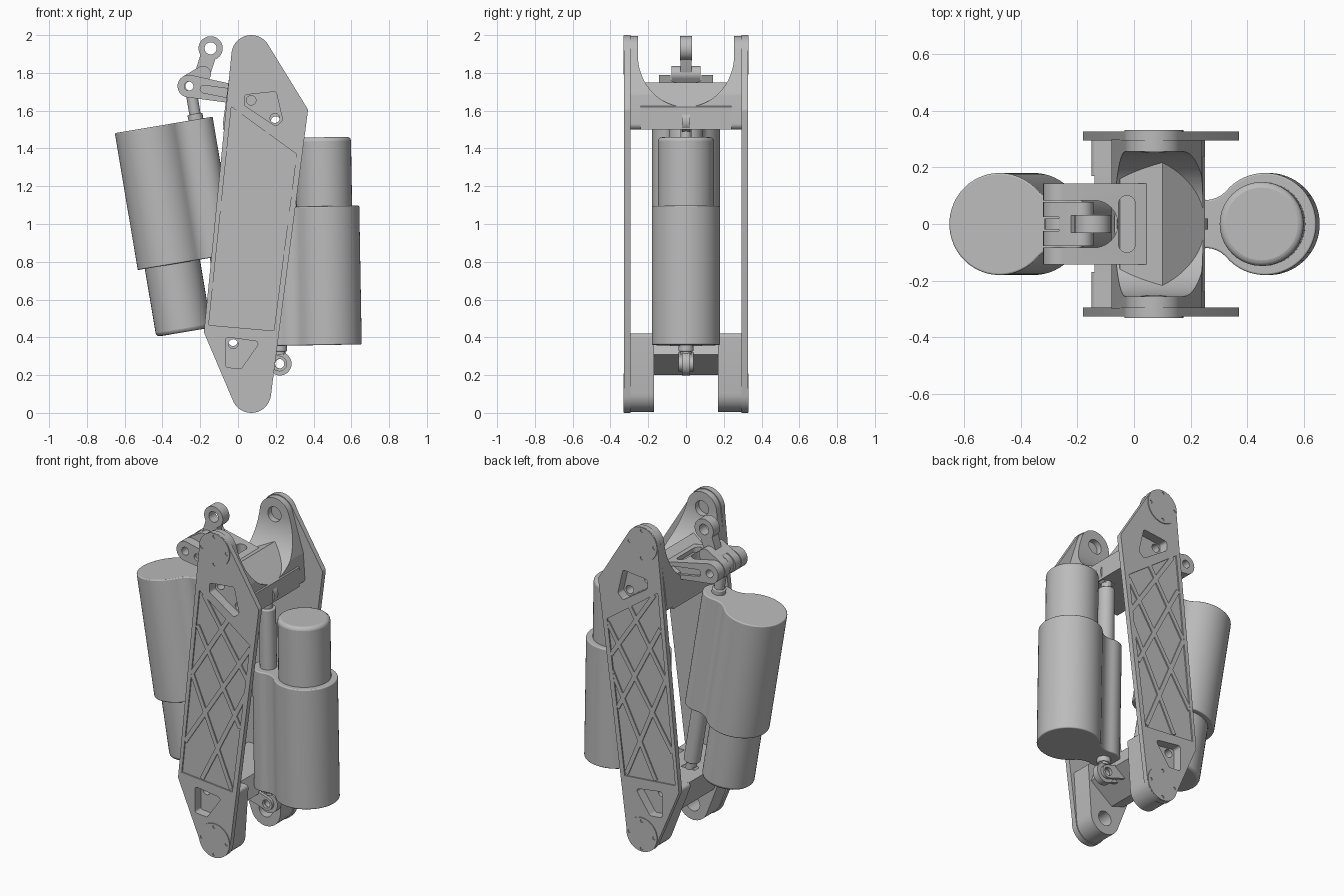
import bpy, bmesh
from math import sin, cos, pi, radians, atan2, hypot
from mathutils import Matrix, Vector
from mathutils.geometry import convex_hull_2d

cube = bpy.data.objects.get("Cube")
if cube:
    bpy.data.objects.remove(cube, do_unlink=True)

metal = bpy.data.materials.new("light_grey_metal")
metal.use_nodes = True
GREY = (0.5, 0.5, 0.5, 1)
metal.diffuse_color = GREY
metal.node_tree.nodes["Principled BSDF"].inputs["Base Color"].default_value = GREY

PLANES = {"XZ": lambda u, v, w: (u, w, v),
          "YZ": lambda u, v, w: (w, u, v),
          "XY": lambda u, v, w: (u, v, w)}


def arc(cx, cy, r, a, b, n=24):
    steps = [radians(a + (b - a) * i / n) for i in range(n + 1)]
    return [(cx + r * cos(t), cy + r * sin(t)) for t in steps]


def rounded(*circles):
    """Convex outline wrapped around circles (u, v, radius)."""
    pts = [Vector(p) for c in circles for p in arc(*c, 0, 360, 40)[:-1]]
    return [tuple(pts[i]) for i in convex_hull_2d(pts)]


def prism(name, outline, a, b, plane="XZ", matrix=None, bevel=0):
    bm = bmesh.new()
    place = PLANES[plane]
    ends = [[bm.verts.new(place(u, v, w)) for u, v in outline] for w in (a, b)]
    for ring in ends:
        bm.faces.new(ring)
    n = len(outline)
    for i in range(n):
        j = (i + 1) % n
        bm.faces.new((ends[0][i], ends[0][j], ends[1][j], ends[1][i]))
    bmesh.ops.recalc_face_normals(bm, faces=bm.faces)
    if matrix:
        bm.transform(matrix)
    mesh = bpy.data.meshes.new(name)
    bm.to_mesh(mesh)
    bm.free()
    mesh.materials.append(metal)
    ob = bpy.data.objects.new(name, mesh)
    bpy.context.scene.collection.objects.link(ob)
    if bevel:
        mod = ob.modifiers.new("bevel", "BEVEL")
        mod.width, mod.segments = bevel, 3
        mod.limit_method, mod.angle_limit = "ANGLE", radians(50)
    return ob


def combine(ob, *tools, operation="DIFFERENCE"):
    """Boolean the tools into the object, then remove them."""
    for tool in tools:
        tool.hide_render = True
        mod = ob.modifiers.new("cut", "BOOLEAN")
        mod.operation, mod.solver, mod.object = operation, "EXACT", tool
        bpy.context.view_layer.update()
        graph = bpy.context.evaluated_depsgraph_get()
        ob.data = bpy.data.meshes.new_from_object(ob.evaluated_get(graph))
        ob.modifiers.clear()
        bpy.data.objects.remove(tool, do_unlink=True)
    return ob


def disc(name, x, z, r, a, b):
    return prism(name, rounded((x, z, r)), a, b)


def corners(points, r):
    return rounded(*[(x, z, r) for x, z in points])


# Main joints
TOP, BOTTOM = (0.07, 1.895), (0.07, 0.105)
ELBOW = (-0.26, 1.73)
UPPER_WINDOW = corners([(.05, 1.67), (.19, 1.685), (.22, 1.555), (.2, 1.535), (.05, 1.635)], .015)
LOWER_WINDOW = corners([(-.05, .385), (.09, .365), (.01, .25), (-.05, .255)], .015)
BOLT_HOLES = [(.07, 1.655), (.195, 1.56), (-.025, .365)]
PANEL = [(-.035, 1.62), (.31, 1.37), (.19, .435), (-.155, .465)]
RIBS = [((.16, 1.49), (-.09, 1.09)), ((.31, 1.35), (-.135, .66)),
        ((.28, 1.06), (-.02, .46)), ((-.05, 1.40), (.24, .84)),
        ((-.09, 1.1), (.18, .45)), ((-.01, 1.6), (.29, 1.15))]


def bolt_cutters():
    return [disc("hole", x, z, .025, -.5, .5) for x, z in BOLT_HOLES]


def window_cutters():
    return [prism("window", w, s * .27, s * .4)
            for w in (UPPER_WINDOW, LOWER_WINDOW) for s in (-1, 1)]


# Side plates with sunken ribbed panel, windows and end caps
plate_outline = rounded((*TOP, .105), (.345, 1.6, .025), (*BOTTOM, .105), (-.155, .43, .025))
for side, s in (("front", -1), ("back", 1)):
    plate = prism("side_plate_" + side, plate_outline, s * .295, s * .327)
    combine(plate, prism("panel", PANEL, s * .319, s * .4),
            *[prism("window", w, s * .2, s * .4) for w in (UPPER_WINDOW, LOWER_WINDOW)])
    for i, (p, q) in enumerate(RIBS):
        dx, dz = q[0] - p[0], q[1] - p[1]
        k = .013 / hypot(dx, dz)
        nx, nz = -dz * k, dx * k
        strip = [(p[0] + nx, p[1] + nz), (q[0] + nx, q[1] + nz),
                 (q[0] - nx, q[1] - nz), (p[0] - nx, p[1] - nz)]
        prism(f"rib_{side}_{i}", strip, s * .31, s * .3262)
    for end, (x, z) in (("top", TOP), ("bottom", BOTTOM)):
        cap = disc(f"{end}_cap_{side}", x, z, .104, s * .31, s * .332)
        combine(cap, *[disc("screw", x + .085 * cos(k * pi / 2), z + .085 * sin(k * pi / 2),
                            .01, s * .322, s * .4) for k in range(4)])

# Upper yoke: two lugs joined by a scooped bridge
yoke = prism("upper_yoke", rounded((*TOP, .1), (-.05, 1.53, .03), (.22, 1.53, .03),
                                   (.21, 1.68, .03)), -.3, .3)
scoop = [(y, 1.895 + z * 1.08) for y, z in arc(0, 0, .255, 0, -180, 40)]
u_shape = [(.36, 1.4), (.36, 2.1), (.255, 2.1)] + scoop + [(-.255, 2.1), (-.36, 2.1), (-.36, 1.4)]
combine(yoke, prism("u_shape", u_shape, -.6, .8, "YZ"), operation="INTERSECT")
combine(yoke, *window_cutters(), *bolt_cutters(),
        *[disc("bore", *TOP, .045, s * .2, s * .29) for s in (-1, 1)])
bridge = prism("upper_bridge", [(-.08, 1.5), (-.05, 1.68), (.1, 1.75), (.25, 1.62), (.25, 1.5)],
               -.24, .24)
combine(bridge, *bolt_cutters())

# Lower yoke: two thick lugs and a slanted bridge
for side, s in (("front", -1), ("back", 1)):
    lug = prism("lower_lug_" + side, rounded((*BOTTOM, .1), (-.13, .4, .02), (.17, .4, .02)),
                s * .17, s * .3)
    combine(lug, *window_cutters(), *bolt_cutters(), disc("bore", *BOTTOM, .045, s * .1, s * .29))
lower = prism("lower_bridge", [(-.14, .42), (.13, .42), (.17, .31), (.02, .2), (-.07, .23)],
              -.175, .175)
combine(lower, *bolt_cutters())

# Damper outline: large and small cylinder with a concave blend
BIG, SMALL, GAP, BLEND = .18, .09, .255, .1
d1, d2 = BIG + BLEND, SMALL + BLEND
fx = (GAP ** 2 + d2 ** 2 - d1 ** 2) / (2 * GAP)
fy = (d2 ** 2 - fx ** 2) ** .5
near = atan2(fy, fx) * 180 / pi
far = atan2(fy, fx - GAP) * 180 / pi
half = (arc(0, 0, SMALL, 180, near, 16) + arc(fx, fy, BLEND, near + 180, far + 180, 12)[1:-1]
        + arc(GAP, 0, BIG, far, 0, 24))
damper_outline = half + [(x, -y) for x, y in half[-2:0:-1]]


def damper(name, origin, angle, eye):
    m = Matrix.Translation(origin) @ Matrix.Rotation(radians(angle), 4, "Y")

    def tube(part, x, r, a, b, bevel=0):
        return prism(f"{name}_{part}", rounded((x, 0, r)), a, b, "XY", m, bevel)

    prism(name + "_body", damper_outline, 0, .735, "XY", m, .006)
    tube("reservoir", GAP - .006, .148, .7, 1.1, .02)
    tube("rod", 0, .048, .7, 1.1, .006)
    tube("rod_tip", 0, .03, 1.09, 1.16)
    tube("stud", 0, .03, -eye + .05, .01)
    tube("stud_collar", 0, .04, -.03, .01, .005)
    for part, z in (("end_eye", -eye), ("rod_eye", 1.19)):
        ring = prism(f"{name}_{part}", rounded((0, z, .062)), -.02, .02, "XZ", m)
        combine(ring, prism("hole", rounded((0, z, .025)), -.1, .1, "XZ", m))


damper("right_hand_damper", (.22, 0, .355), -1, .095)
damper("left_hand_damper", (-.223, 0, 1.553), 170.5, .18)

# Lower damper mount
for s in (-1, 1):
    mount = prism(f"damper_mount_{s + 2}", rounded((.22, .26, .04), (.1, .3, .04)), s * .022, s * .04)
    combine(mount, disc("hole", .22, .26, .025, -.1, .1))

# Forked rocker arm reaching out of the upper yoke
arm = prism("rocker_arm", rounded((*ELBOW, .06), (.08, 1.67, .045)), -.143, .143)
combine(arm,
        prism("slot", rounded((-.5, 0, .083), (-.14, 0, .083)), 1, 2.2, "XY"),
        prism("pocket", rounded((-.025, .07, .03), (-.025, -.07, .03)), 1, 2.2, "XY"),
        disc("hole", *ELBOW, .024, -.3, .3),
        *[prism("recess", rounded((-.18, 1.714, .02), (-.02, 1.687, .025)), s * .125, s * .2)
          for s in (-1, 1)])

# Pull link from the elbow up to the free eye
fork = prism("pull_link_fork", rounded((*ELBOW, .06), (-.185, 1.795, .042)), -.078, .078)
combine(fork, prism("slot", rounded((-.29, 1.70, .1)), -.025, .025), disc("hole", *ELBOW, .024, -.3, .3))
shank = prism("pull_link_shank", rounded((-.148, 1.92, .042), (-.185, 1.805, .04)), -.03, .03)
eye = disc("pull_link_eye", -.145, 1.93, .064, -.032, .032)
for part in (shank, eye):
    combine(part, disc("hole", -.145, 1.93, .032, -.2, .2))

# Smooth the round surfaces, keep the edges sharp
for ob in bpy.context.scene.objects:
    ob.select_set(ob.type == "MESH")
bpy.context.view_layer.objects.active = arm
bpy.ops.object.shade_smooth_by_angle(angle=radians(30))
